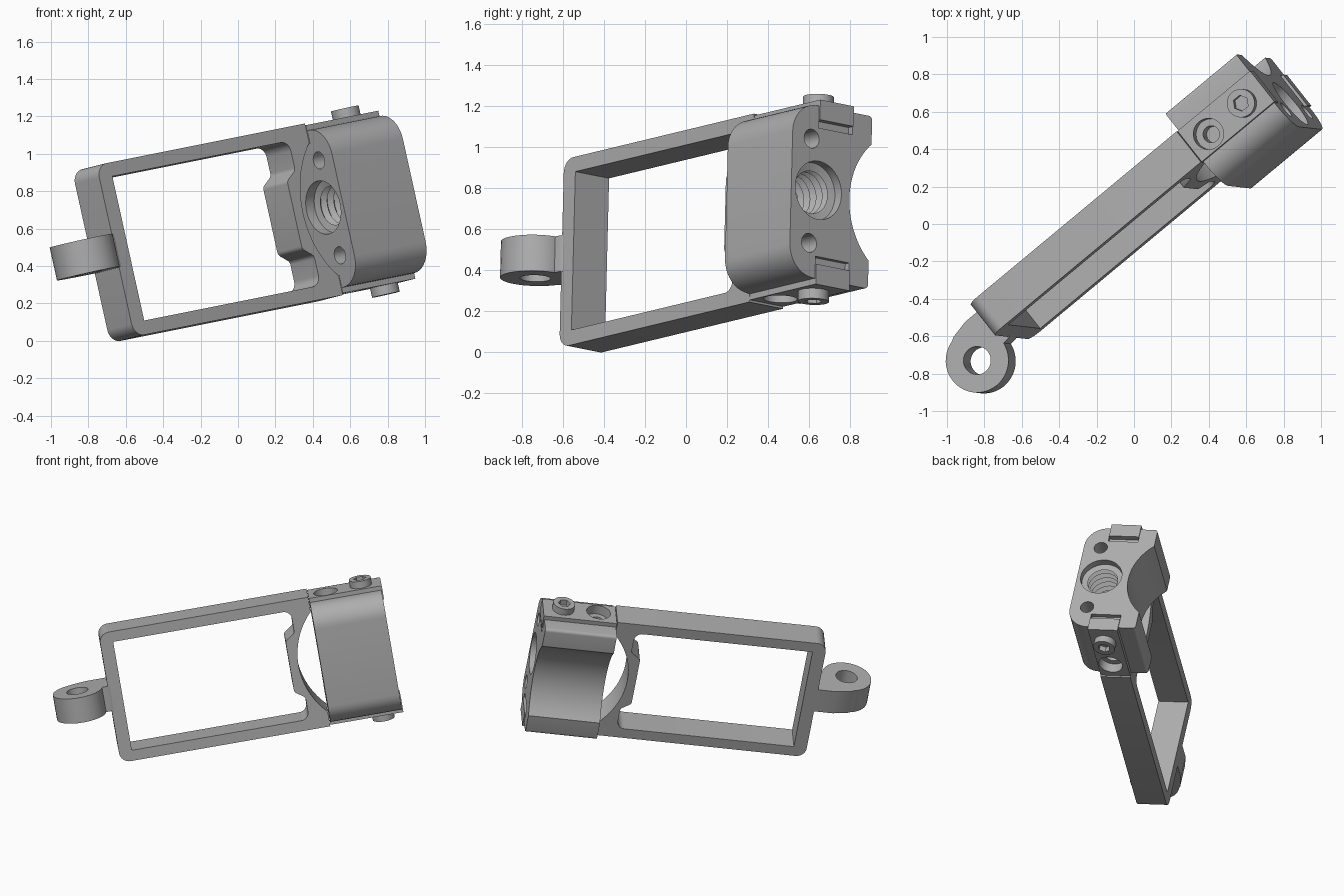
import bpy, bmesh
from math import cos, sin, pi, radians
from mathutils import Matrix, Vector

cube = bpy.data.objects.get("Cube")
if cube:
    bpy.data.objects.remove(cube)

metal = bpy.data.materials.new("plain grey metal")
metal.use_nodes = True
grey = (0.42, 0.42, 0.42, 1)
metal.diffuse_color = grey
metal.node_tree.nodes["Principled BSDF"].inputs["Base Color"].default_value = grey

# Tilted frame of the whole part: length, depth and height axes
length = Vector((0.76, 0.631, 0.152)).normalized()
height = Vector((-0.215, 0.025, 0.976))
height = (height - length * height.dot(length)).normalized()
depth = height.cross(length)
POSE = Matrix.Translation((0, 0, 0.61)) @ Matrix((length, depth, height)).transposed().to_4x4()

PLANES = {"side": lambda p, q, t: (p, t, q),
          "end": lambda p, q, t: (t, p, q),
          "top": lambda p, q, t: (p, q, t)}


def make(name, bm):
    bmesh.ops.recalc_face_normals(bm, faces=bm.faces)
    mesh = bpy.data.meshes.new(name)
    bm.to_mesh(mesh)
    bm.free()
    mesh.materials.append(metal)
    ob = bpy.data.objects.new(name, mesh)
    bpy.context.collection.objects.link(ob)
    return ob


def prism(name, plane, pts, lo, hi):
    bm = bmesh.new()
    put = PLANES[plane]
    a = [bm.verts.new(put(p, q, lo)) for p, q in pts]
    b = [bm.verts.new(put(p, q, hi)) for p, q in pts]
    bm.faces.new(a)
    bm.faces.new(b)
    for i in range(len(pts)):
        j = (i + 1) % len(pts)
        bm.faces.new((a[i], a[j], b[j], b[i]))
    return make(name, bm)


def arc(p, q, r, start, end, n=10):
    steps = [radians(start + (end - start) * i / n) for i in range(n + 1)]
    return [(p + r * cos(t), q + r * sin(t)) for t in steps]


def circle(p, q, r, n=32):
    return arc(p, q, r, 0, 360, n)[:-1]


def rect(p0, p1, q0, q1):
    return [(p0, q0), (p1, q0), (p1, q1), (p0, q1)]


def mirrored(pts):
    return pts + [(p, -q) for p, q in reversed(pts)]


def lathe(name, profile, y, z):
    bm = bmesh.new()
    vs = [bm.verts.new((a, y + r, z)) for a, r in profile]
    es = [bm.edges.new(pair) for pair in zip(vs, vs[1:])]
    bmesh.ops.spin(bm, geom=vs + es, cent=(0, y, z), axis=(1, 0, 0),
                   angle=2 * pi, steps=40)
    bmesh.ops.remove_doubles(bm, verts=bm.verts, dist=0.0001)
    return make(name, bm)


def combine(ob, other, operation="DIFFERENCE"):
    mod = ob.modifiers.new("shape", "BOOLEAN")
    mod.operation, mod.object, mod.solver = operation, other, "EXACT"
    bpy.context.view_layer.objects.active = ob
    bpy.ops.object.modifier_apply(modifier=mod.name)
    bpy.data.objects.remove(other)


def finish(ob):
    ob.data.transform(POSE)
    bpy.ops.object.select_all(action="DESELECT")
    ob.select_set(True)
    bpy.context.view_layer.objects.active = ob
    bpy.ops.object.shade_smooth_by_angle(angle=radians(30))


FRONT, BACK = -0.048, 0.164

# Open rectangular frame with a wavy cross wall
frame = prism("frame", "side",
              mirrored([(0.565, 0.47)] + arc(-0.83, 0.4, 0.07, 90, 180, 8)), FRONT, BACK)
opening = mirrored([(-0.81, 0.395)] + arc(0.375, 0.34, 0.055, 90, 0, 8)
                   + arc(0.4, 0.25, 0.03, 0, -50, 4) + arc(0.39, 0.17, 0.03, 130, 180, 4))
combine(frame, prism("cutter", "side", opening, -0.5, 0.5))
combine(frame, prism("cutter", "side", circle(0.95, 0, 0.53, 72), -0.5, 0.5))
finish(frame)

# Clamp block: rounded front, scooped back
half = (arc(0.543, 0, 0.388, 180, 131.6, 14) + [(0.285, 0.3)]
        + arc(0.265, 0.41, 0.02, 0, 90, 4) + arc(-0.06, 0.28, 0.15, 90, 180, 10))
block = prism("clamp_block", "end", half + [(p, -q) for p, q in reversed(half[1:])], 0.57, 1.07)

for s in (1, -1):
    # Raised strip let into the block, with an undercut at its end
    lo, hi = sorted((s * 0.32, s * 0.37))
    combine(block, prism("cutter", "end", rect(FRONT, BACK, lo, hi), 1.04, 1.2))
    lo, hi = sorted((s * 0.36, s * 0.46))
    combine(block, prism("strip", "end", rect(FRONT, BACK, lo, hi), 0.568, 1.078), "UNION")
    # Counterbored hole in the strip and long hole through the block
    for r, inner in ((0.083, 0.39), (0.045, 0.3)):
        lo, hi = sorted((s * inner, s * 0.6))
        combine(block, prism("cutter", "top", circle(0.69, 0.045, r), lo, hi))
    combine(block, prism("cutter", "end", circle(-0.09, s * 0.26, 0.047, 24), 0.4, 1.2))

# Threaded bore
profile = [(0.5, 0), (0.5, 0.145), (0.63, 0.145)]
for i in range(8):
    profile += [(0.64 + i * 0.047, 0.105), (0.6635 + i * 0.047, 0.13)]
profile += [(1.01, 0.105), (1.02, 0.145), (1.2, 0.145), (1.2, 0)]
combine(block, lathe("cutter", profile, -0.04, 0.01))
finish(block)

# Socket-head screws above and below
for name, s in (("top_screw", 1), ("bottom_screw", -1)):
    lo, hi = sorted((s * 0.44, s * 0.51))
    screw = prism(name, "top", circle(0.938, 0.053, 0.076), lo, hi)
    lo, hi = sorted((s * 0.47, s * 0.6))
    combine(screw, prism("cutter", "top", circle(0.938, 0.053, 0.043, 6), lo, hi))
    finish(screw)

# Hanging lug with its neck
lug = prism("lug", "top", circle(-1.11, -0.04, 0.172, 40), -0.09, 0.09)
neck = [(-1.2, 0.1), (-1.13, 0.14), (-1.03, 0.162), (-0.88, 0.162), (-0.88, -0.045),
        (-0.9, -0.055), (-0.95, -0.06), (-1.1, -0.1)]
combine(lug, prism("neck", "top", neck, -0.09, 0.09), "UNION")
combine(lug, prism("cutter", "top", circle(-1.11, -0.04, 0.075), -0.3, 0.3))
finish(lug)
